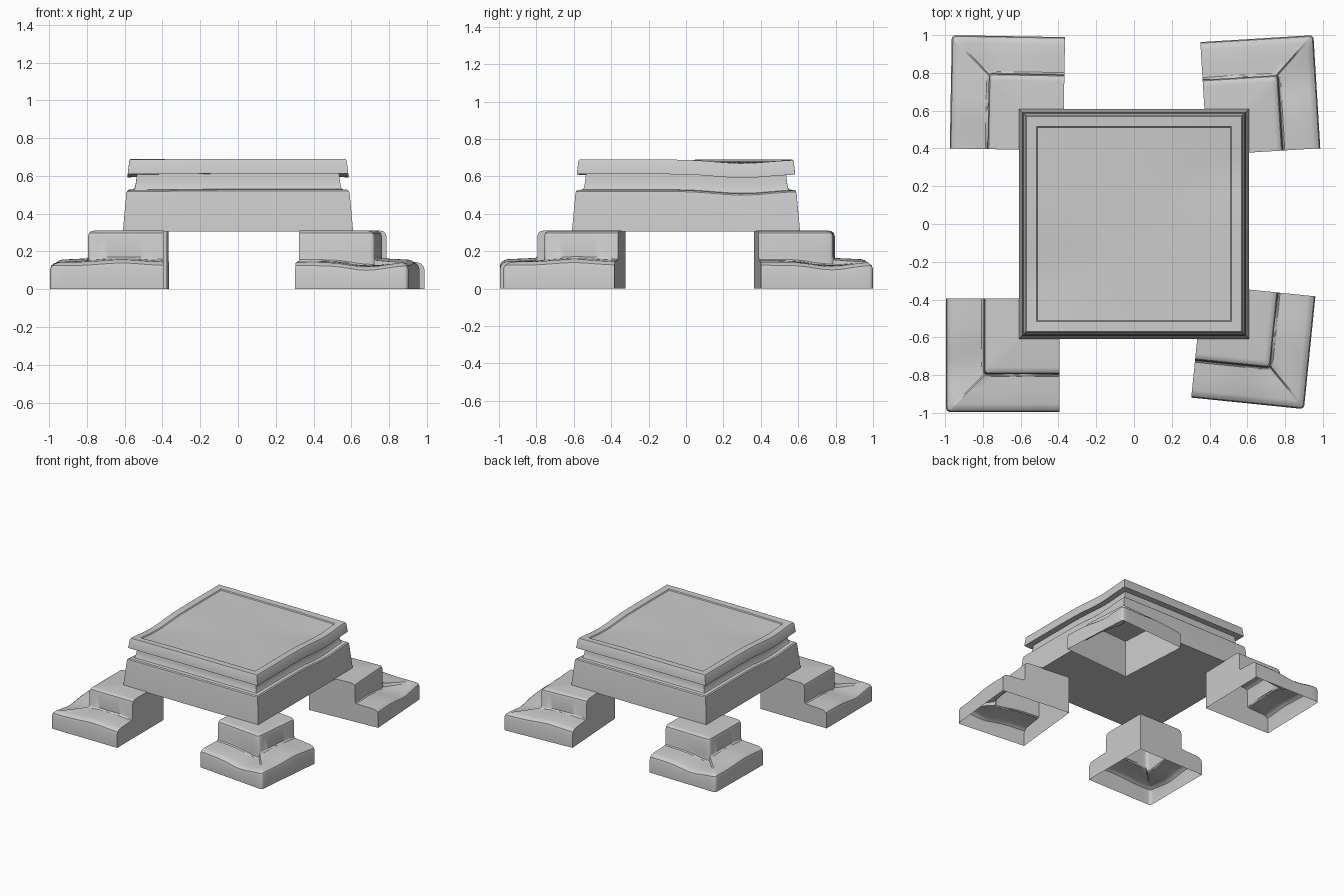
import bpy, bmesh
from math import exp, sin, cos, pi, radians

if "Cube" in bpy.data.objects:
    bpy.data.objects.remove(bpy.data.objects["Cube"])


def finish(bm, name):
    bmesh.ops.recalc_face_normals(bm, faces=bm.faces)
    me = bpy.data.meshes.new(name)
    bm.to_mesh(me)
    bm.free()
    ob = bpy.data.objects.new(name, me)
    bpy.context.collection.objects.link(ob)
    bpy.ops.object.select_all(action='DESELECT')
    ob.select_set(True)
    bpy.context.view_layer.objects.active = ob
    bpy.ops.object.shade_smooth_by_angle(angle=radians(32))
    return ob


def bump(t, centre, width):
    return exp(-((t - centre) / width) ** 2)


# Stepped corner foot: stair profile swept around a mitred corner, open underneath
SIZE, TOP = 0.6, 0.31
STAIR = [(0, 0), (0, .105), (.006, .125), (.022, .138), (.04, .143), (.12, .147),
         (.188, .15), (.197, .157), (.2, .17), (.2, .28), (.206, .298), (.218, .307), (.235, TOP)]


def corner_path(d, n=12, r=.02):
    a = d + r
    ts = [SIZE + (a - SIZE) * i / n for i in range(n)]
    arc = [(a - r * cos(k * pi / 8), a - r * sin(k * pi / 8)) for k in (4, 3, 2, 1, 0)]
    return [(t, d) for t in ts] + arc + [(d, t) for t in reversed(ts)]


def foot(name, corner, angle):
    bm = bmesh.new()
    rings = []
    for d, z in STAIR:
        ring = []
        for x, y in corner_path(d):
            dz = 0
            if .1 < z < .16:  # worn, uneven lower tread
                dz = .014 * bump(x, .38, .15) if x > y else -.025 * bump(y, .22, .13)
            ring.append(bm.verts.new((x, y, z + dz)))
        rings.append(ring)
    for a, b in zip(rings, rings[1:]):
        for i in range(len(a) - 1):
            bm.faces.new((a[i], a[i + 1], b[i + 1], b[i]))
    inner_top = bm.verts.new((SIZE, SIZE, TOP))
    inner_low = bm.verts.new((SIZE, SIZE, 0))
    bm.faces.new(rings[-1] + [inner_top])
    for k in (0, -1):
        bm.faces.new([r[k] for r in rings] + [inner_top, inner_low])
    ob = finish(bm, name)
    ob.location = (*corner, 0)
    ob.rotation_euler.z = radians(angle)


foot("foot_front_left", (-.995, -.995), 0)
foot("foot_front_right", (.90, -.98), 84.2)
foot("foot_back_right", (.95, 1.0), 183.5)
foot("foot_back_left", (-.965, 1.0), 269)


# Square tiers: profile swept around a square, sides dip unevenly
def tier(name, profile, n=24):
    bm = bmesh.new()
    rings = []
    for h, z in profile:
        s = [-h + 2 * h * i / n for i in range(n)]
        pts = ([(t, -h) for t in s] + [(h, t) for t in s]
               + [(-t, h) for t in s] + [(-h, -t) for t in s])
        ring = []
        for x, y in pts:
            side = 1 if x > 0 else -1
            w = min(1, max(0, (z - .32) / .15))
            dz = -.02 * w * bump(y * side, .3, .2) * min(1, (x / .55) ** 2)
            ring.append(bm.verts.new((x, y, z + dz)))
        rings.append(ring)
    m = len(rings[0])
    for a, b in zip(rings, rings[1:]):
        for i in range(m):
            j = (i + 1) % m
            bm.faces.new((a[i], a[j], b[j], b[i]))
    bm.faces.new(rings[0])
    bm.faces.new(rings[-1])
    return finish(bm, name)


tier("pedestal_body", [(.61, .305), (.592, .5), (.588, .52), (.58, .527), (.552, .53),
                       (.546, .54), (.54, .57), (.535, .615)])
tier("top_slab", [(.5, .612), (.584, .612), (.576, .68), (.57, .69), (.516, .689),
                  (.51, .682), (.4, .68), (.25, .679), (.1, .678)])
